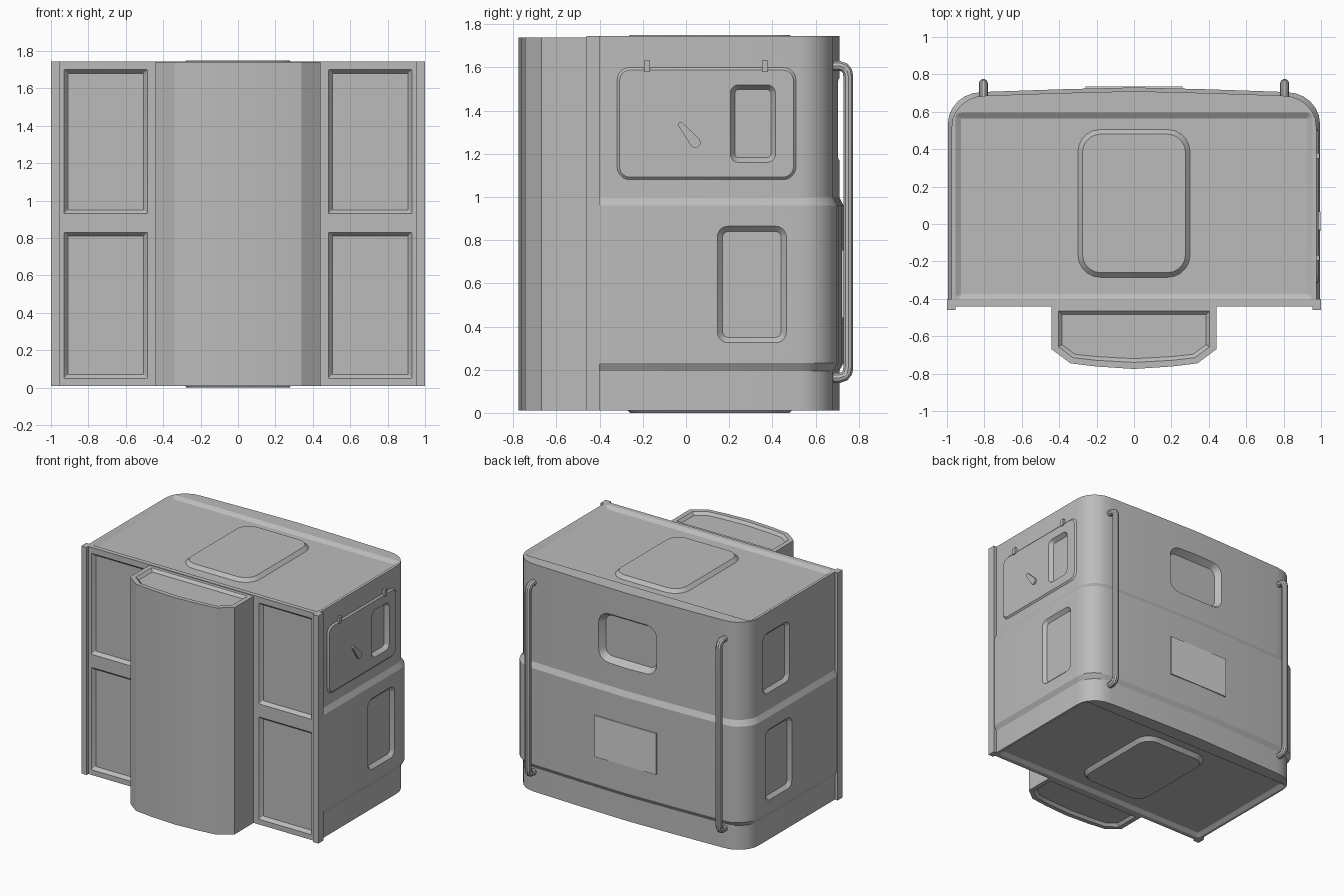
import bpy, bmesh, math
from mathutils import Vector

if "Cube" in bpy.data.objects:
    bpy.data.objects.remove(bpy.data.objects["Cube"])


def material(name, v):
    m = bpy.data.materials.new(name)
    m.diffuse_color = (v, v, v, 1)
    m.use_nodes = True
    m.node_tree.nodes["Principled BSDF"].inputs["Base Color"].default_value = m.diffuse_color
    return m


GREY = material("grey_paint", 0.5)
LIGHT = material("light_grey_plate", 0.66)


def loft(name, rings, mat=GREY):
    """Closed solid from a stack of matching rings."""
    bm = bmesh.new()
    vs = [[bm.verts.new(p) for p in r] for r in rings]
    n = len(rings[0])
    for a, b in zip(vs, vs[1:]):
        for i in range(n):
            j = (i + 1) % n
            bm.faces.new((a[i], a[j], b[j], b[i]))
    bm.faces.new(vs[0])
    bm.faces.new(vs[-1])
    bmesh.ops.recalc_face_normals(bm, faces=bm.faces[:])
    me = bpy.data.meshes.new(name)
    bm.to_mesh(me)
    bm.free()
    ob = bpy.data.objects.new(name, me)
    bpy.context.collection.objects.link(ob)
    me.materials.append(mat)
    return ob


def box(name, lo, hi, mat=GREY):
    (x0, y0, z0), (x1, y1, z1) = lo, hi
    return loft(name, [[(x0, y0, z), (x1, y0, z), (x1, y1, z), (x0, y1, z)] for z in (z0, z1)], mat)


def rounded(w, h, r, seg=5):
    pts = []
    for k, (sx, sy) in enumerate(((1, 1), (-1, 1), (-1, -1), (1, -1))):
        for s in range(seg + 1):
            a = math.pi / 2 * (k + s / seg)
            pts.append((sx * (w / 2 - r) + r * math.cos(a), sy * (h / 2 - r) + r * math.sin(a)))
    return pts


def pad(name, c, n, w, h, r, levels):
    """Rounded slab facing n; levels are (distance along n, edge inset)."""
    c, n = Vector(c), Vector(n)
    u = Vector((0, 1, 0)) if abs(n.x) > .5 else Vector((1, 0, 0))
    v = Vector((0, 1, 0)) if abs(n.z) > .5 else Vector((0, 0, 1))
    rings = []
    for d, t in levels:
        rings.append([c + n * d + u * a + v * b
                      for a, b in rounded(w - 2 * t, h - 2 * t, max(r - t, .004))])
    return loft(name, rings)


def cut(cutter, *targets):
    cutter.hide_render = True
    for ob in targets:
        m = ob.modifiers.new("cut", 'BOOLEAN')
        m.operation = 'DIFFERENCE'
        m.solver = 'EXACT'
        m.object = cutter
        bpy.context.view_layer.objects.active = ob
        bpy.ops.object.modifier_apply(modifier=m.name)
    bpy.data.objects.remove(cutter)


def recess(c, n, w, h, r, depth, slope, *targets):
    cut(pad("cutter", c, n, w, h, r, [(.04, 0), (0, 0), (-depth, slope)]), *targets)


def mirrored(half):
    return half + [(-x, y) for x, y in reversed(half) if x > 0]


# Main body: stepped shell with rounded rear corners
half = [(.99, -.44), (.99, -.40)]
half = half[:1] + [(.995, -.40)]
half += [(.815 + .18 * math.cos(math.radians(a)), .535 + .17 * math.sin(math.radians(a)))
         for a in range(0, 90, 15)]
half += [(.80, .706), (.4, .72), (0, .73)]
steps = [(.01, .02), (.195, .02), (.23, 0), (.96, 0), (1.0, .02), (1.745, .02)]
body = loft("body", [[(x - math.copysign(i * min(1, abs(x)), x), y - i * max(0, y / .73), z)
                      for x, y in mirrored(half)] for z, i in steps])

# Front column with sunken end caps
front = [(.44, -.42), (.44, -.67), (.34, -.745), (.2, -.762), (0, -.775)]
column = loft("front_column", [[(x, y, z) for x, y in mirrored(front)] for z in (.01, 1.74)])
cap_out = [(.405, -.465), (.405, -.655), (.325, -.715), (.2, -.729), (0, -.74)]
cap_in = [(.385, -.485), (.385, -.645), (.315, -.697), (.2, -.709), (0, -.72)]
for z, s in ((1.74, 1), (.01, -1)):
    cut(loft("cutter", [[(x, y, z + s * d) for x, y in mirrored(o)]
                        for o, d in ((cap_out, .04), (cap_out, 0), (cap_in, -.02))]), column)

# Sunken roof and floor with raised hatch panels
for name, z, s in (("roof_hatch", 1.745, 1), ("floor_panel", .01, -1)):
    recess((0, .095, z), (0, 0, s), 1.91, 1.0, .03, .02, .03, body)
    top = .005 if s > 0 else .01
    pad(name, (0, .11, z), (0, 0, s), .60, .79, .12, [(-.03, 0), (-.02, 0), (top, .025)])

# Front panels and corner posts on both sides
for s, side in ((1, "right"), (-1, "left")):
    for z, h in ((1.315, .77), (.44, .78)):
        recess((s * .707, -.44, z), (0, -1, 0), .445, h, .004, .025, .02, body)
    box(side + "_corner_post", (min(s * .955, s), -.46, .01), (max(s * .955, s), -.40, 1.745))
    recess((s * .995, .305, .595), (s, 0, 0), .32, .54, .05, .025, .025, body)

# Left upper recess, right upper door with recessed window
recess((-.975, .305, 1.36), (-1, 0, 0), .32, .46, .05, .025, .025, body)
door = pad("side_door", (.975, .095, 1.34), (1, 0, 0), .83, .52, .06,
           [(-.005, 0), (0, 0), (.011, .012)])
recess((.986, .31, 1.34), (1, 0, 0), .21, .36, .04, .03, .022, body, door)

# Door hinges and teardrop handle
for y in (-.18, .365):
    box("door_hinge", (.97, y - .014, 1.58), (.993, y + .014, 1.632))
ends = (Vector((-.025, 1.336)), .012), (Vector((.043, 1.252)), .025)
axis = math.atan2(1.252 - 1.336, .068)
drop = []
for k, (c, r) in enumerate(ends):
    for i in range(7):
        a = axis + math.pi * (.5 + i / 6) + k * math.pi
        drop.append((c.x + r * math.cos(a), c.y + r * math.sin(a)))
loft("door_handle", [[(x, y, z) for y, z in drop] for x in (.98, .998)])

# Rear window recess and label plate
recess((0, .712, 1.36), (0, 1, 0), .50, .38, .09, .055, .035, body)
box("rear_plate", (-.26, .71, .44), (.26, .734, .755), LIGHT)

# Rear grab rails
for s, side in ((1, "right"), (-1, "left")):
    lower = [(.66, 0), (.712, 0), (.735, .008), (.748, .025), (.752, .05)]
    path = [(y, .162 + d) for y, d in lower] + [(y, 1.607 - d) for y, d in reversed(lower)]
    cu = bpy.data.curves.new(side + "_grab_rail", 'CURVE')
    cu.dimensions = '3D'
    cu.bevel_depth = .024
    cu.bevel_resolution = 3
    cu.use_fill_caps = True
    sp = cu.splines.new('POLY')
    sp.points.add(len(path) - 1)
    for p, (y, z) in zip(sp.points, path):
        p.co = (s * .805, y, z, 1)
    cu.materials.append(GREY)
    rail = bpy.data.objects.new(side + "_grab_rail", cu)
    bpy.context.collection.objects.link(rail)
    bpy.ops.object.select_all(action='DESELECT')
    rail.select_set(True)
    bpy.context.view_layer.objects.active = rail
    bpy.ops.object.convert(target='MESH')

# Smooth curved areas, keep edges crisp
bpy.ops.object.select_all(action='SELECT')
bpy.context.view_layer.objects.active = body
bpy.ops.object.shade_smooth_by_angle(angle=math.radians(25))
